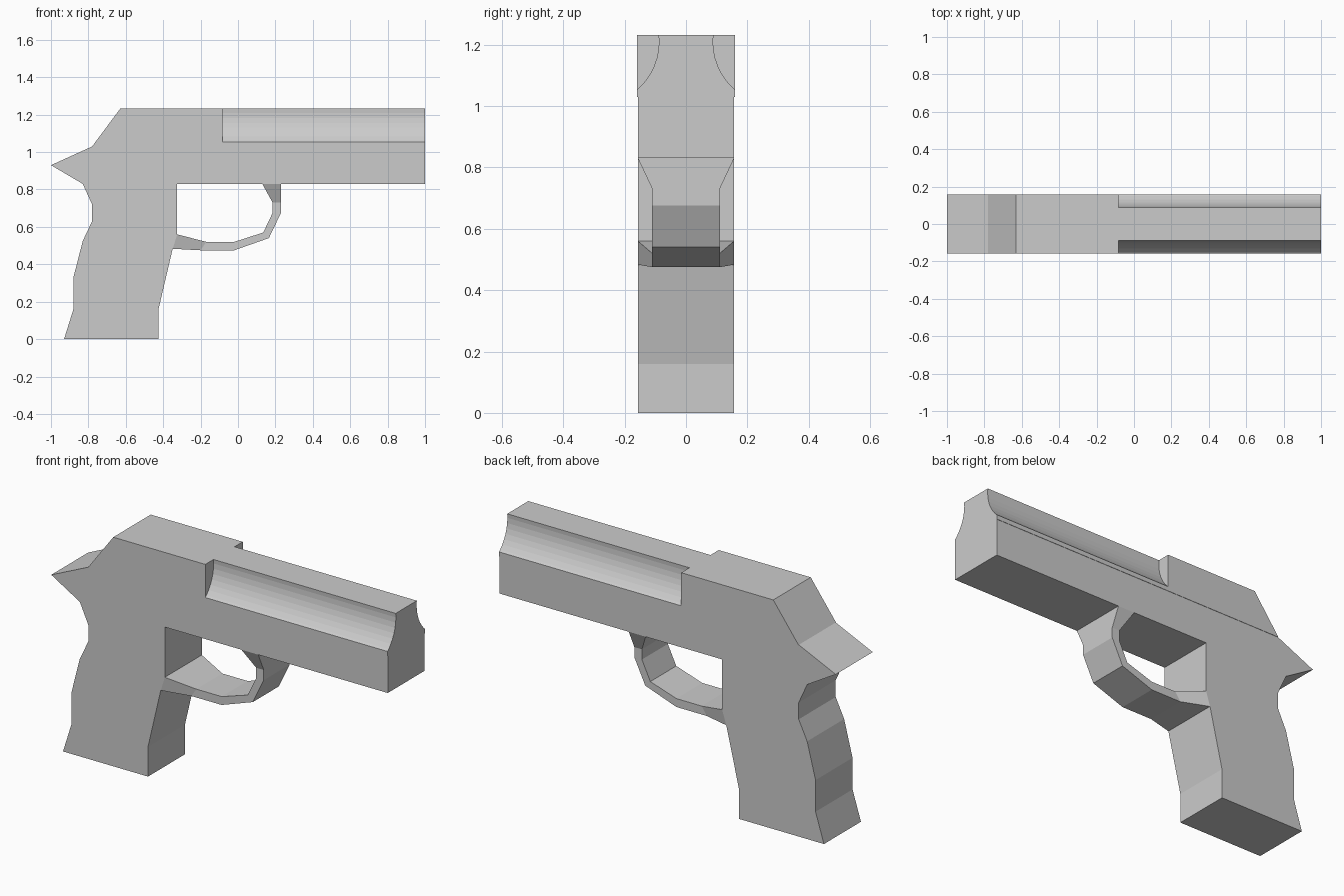
import bpy, bmesh, math

if "Cube" in bpy.data.objects:
    bpy.data.objects.remove(bpy.data.objects["Cube"])

grey = bpy.data.materials.new("light_grey")
grey.diffuse_color = (0.6, 0.6, 0.6, 1)
grey.use_nodes = True
grey.node_tree.nodes["Principled BSDF"].inputs["Base Color"].default_value = grey.diffuse_color


def make_object(name, bm, material=grey):
    bmesh.ops.recalc_face_normals(bm, faces=bm.faces[:])
    mesh = bpy.data.meshes.new(name)
    bm.to_mesh(mesh)
    bm.free()
    mesh.materials.append(material)
    ob = bpy.data.objects.new(name, mesh)
    bpy.context.collection.objects.link(ob)
    return ob


def side_prism(name, outline, half):
    """Extrude a side outline (x, z) across the width."""
    bm = bmesh.new()
    face = bm.faces.new([bm.verts.new((x, -half, z)) for x, z in outline])
    new = bmesh.ops.extrude_face_region(bm, geom=[face])["geom"]
    verts = [v for v in new if isinstance(v, bmesh.types.BMVert)]
    bmesh.ops.translate(bm, verts=verts, vec=(0, 2 * half, 0))
    return make_object(name, bm)


# Frame with grip and rear spur
side_prism("frame_and_grip", [
    (-1, 0.93), (-0.78, 1.03), (1, 1.03), (1, 0.83), (-0.325, 0.83),
    (-0.325, 0.56), (-0.35, 0.48), (-0.425, 0.16), (-0.425, 0),
    (-0.93, 0), (-0.88, 0.16), (-0.88, 0.33), (-0.83, 0.525),
    (-0.78, 0.63), (-0.78, 0.72), (-0.83, 0.83)], 0.157)

# Slide, slightly wider than the frame
slide = side_prism("slide", [
    (-0.78, 1.03), (-0.63, 1.232), (1, 1.232), (1, 1.03)], 0.159)

# Round grooves cut along both upper edges of the slide
R, X0, X1 = 0.208, -0.083, 1.1
for side in (-1, 1):
    bm = bmesh.new()
    ring = [bm.verts.new((X0, side * 0.296 + R * math.cos(i * math.tau / 48),
                          1.21 + R * math.sin(i * math.tau / 48)))
            for i in range(48)]
    cap = bm.faces.new(ring)
    new = bmesh.ops.extrude_face_region(bm, geom=[cap])["geom"]
    bmesh.ops.translate(bm, vec=(X1 - X0, 0, 0),
                        verts=[v for v in new if isinstance(v, bmesh.types.BMVert)])
    cutter = make_object("groove_cutter", bm)
    cutter.hide_render = True
    cutter.hide_viewport = True
    mod = slide.modifiers.new("groove", 'BOOLEAN')
    mod.operation = 'DIFFERENCE'
    mod.solver = 'EXACT'
    mod.object = cutter

# Trigger guard: outer point, inner point and half width of each section
sections = [
    ((-0.35, 0.483), (-0.325, 0.56), 0.157),
    ((-0.20, 0.475), (-0.17, 0.52), 0.11),
    ((-0.02, 0.475), (-0.02, 0.52), 0.11),
    ((0.165, 0.54), (0.135, 0.57), 0.11),
    ((0.23, 0.675), (0.185, 0.675), 0.11),
    ((0.23, 0.73), (0.185, 0.73), 0.11),
    ((0.23, 0.83), (0.13, 0.83), 0.157),
]
bm = bmesh.new()
loops = [[bm.verts.new((p[0], y, p[1]))
          for p, y in ((o, -w), (o, w), (i, w), (i, -w))]
         for o, i, w in sections]
for a, b in zip(loops, loops[1:]):
    for k in range(4):
        n = (k + 1) % 4
        bm.faces.new((a[k], a[n], b[n], b[k]))
bm.faces.new(loops[0])
bm.faces.new(loops[-1])
make_object("trigger_guard", bm)
